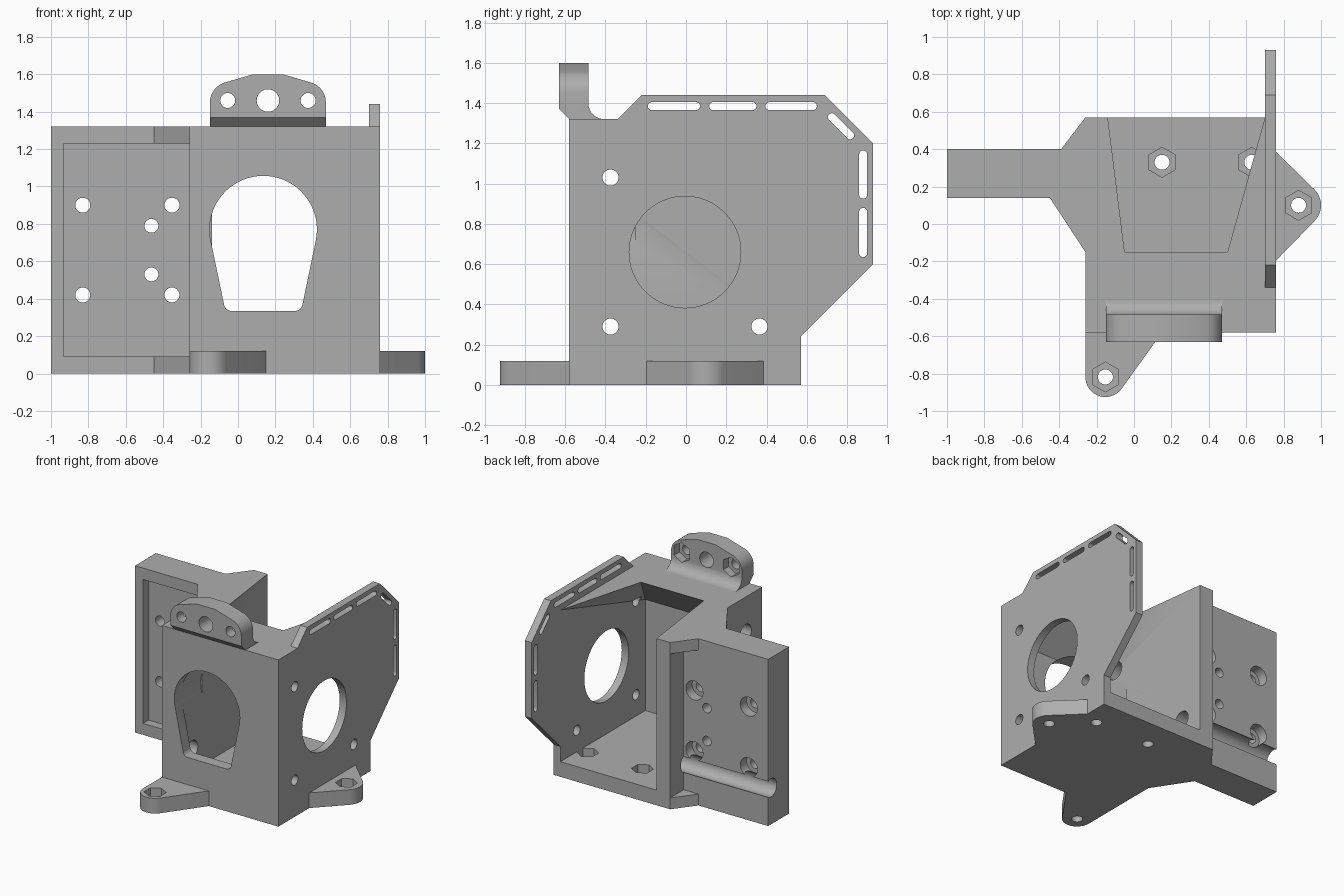
import bpy, bmesh, math
from mathutils import Vector
from mathutils.geometry import convex_hull_2d

cube = bpy.data.objects.get("Cube")
if cube:
    bpy.data.objects.remove(cube, do_unlink=True)

grey = bpy.data.materials.new("plain grey plastic")
grey.use_nodes = True
grey.diffuse_color = (0.42, 0.42, 0.42, 1)
grey.node_tree.nodes["Principled BSDF"].inputs["Base Color"].default_value = (0.42, 0.42, 0.42, 1)


def finish(name, bm):
    bmesh.ops.recalc_face_normals(bm, faces=bm.faces)
    mesh = bpy.data.meshes.new(name)
    bm.to_mesh(mesh)
    bm.free()
    mesh.materials.append(grey)
    obj = bpy.data.objects.new(name, mesh)
    bpy.context.collection.objects.link(obj)
    return obj


def prism(name, pts, axis, lo, hi):
    """Extrude a 2D outline along an axis."""
    place = {"x": lambda a, b, t: (t, a, b),
             "y": lambda a, b, t: (a, t, b),
             "z": lambda a, b, t: (a, b, t)}[axis]
    bm = bmesh.new()
    face = bm.faces.new([bm.verts.new(place(a, b, lo)) for a, b in pts])
    out = bmesh.ops.extrude_face_region(bm, geom=[face])
    move = Vector(place(0, 0, hi - lo))
    bmesh.ops.translate(bm, vec=move, verts=[v for v in out["geom"] if isinstance(v, bmesh.types.BMVert)])
    return finish(name, bm)


def box(name, x, y, z):
    return prism(name, [(x[0], y[0]), (x[1], y[0]), (x[1], y[1]), (x[0], y[1])], "z", *z)


def circle(a, b, r, n=40):
    """Circle outline; six points give a nut pocket with a corner upward."""
    return [(a + r * math.sin(math.tau * i / n), b + r * math.cos(math.tau * i / n)) for i in range(n)]


def hull(pts):
    return [pts[i] for i in convex_hull_2d([Vector(p) for p in pts])]


def boolean(parts, cutter, mode="DIFFERENCE"):
    cutter.hide_render = True
    for part in parts:
        mod = part.modifiers.new("cut", "BOOLEAN")
        mod.operation, mod.solver, mod.object = mode, "EXACT", cutter
        bpy.context.view_layer.objects.active = part
        bpy.ops.object.modifier_apply(modifier=mod.name)
    bpy.data.objects.remove(cutter, do_unlink=True)


def cut(parts, pts, axis, lo, hi):
    boolean(parts, prism("cutter", pts, axis, lo, hi))


# Housing with a cavity open to the back and top, sloped under the top
housing = box("housing", (-0.26, 0.73), (-0.58, 0.57), (0, 1.32))
bm = bmesh.new()
for x, xt in ((-0.14, -0.039), (0.70, 0.475)):
    for co in ((x, -0.49, 0.12), (x, -0.49, 1.0), (x, 0.70, 0.12), (x, 0.70, 1.36), (xt, -0.107, 1.36)):
        bm.verts.new(co)
bmesh.ops.convex_hull(bm, input=bm.verts)
boolean([housing], finish("cavity", bm))

# Teardrop window in the front wall
cut([housing], hull(circle(0.135, 0.77, 0.287, 64) + circle(-0.035, 0.375, 0.04) + circle(0.305, 0.375, 0.04)),
    "y", -0.7, -0.25)

# Carriage arm with flared root and shallow pockets front and back
arm = prism("carriage_arm", [(-1, 0.14), (-1, 0.40), (-0.39, 0.40), (-0.26, 0.57), (-0.2, 0.57),
                             (-0.2, -0.15), (-0.26, -0.15), (-0.45, 0.14)], "z", 0, 1.32)
boolean([arm], box("front_pocket", (-0.93, -0.26), (-0.3, 0.21), (0.09, 1.23)))
boolean([arm], box("back_pocket", (-0.6, -0.26), (0.40, 0.7), (0.09, 1.23)))
for z in (0.42, 0.90):
    for x in (-0.83, -0.353):
        cut([arm], circle(x, z, 0.04), "y", 0, 0.6)
        cut([arm], circle(x, z, 0.075), "y", 0.32, 0.6)
for z in (0.53, 0.79):
    cut([arm], circle(-0.463, z, 0.037), "y", 0, 0.6)

# Side plate with clipped corners
plate = prism("side_plate", [(-0.58, 0), (0.57, 0), (0.57, 0.24), (0.93, 0.60), (0.93, 1.20), (0.69, 1.44),
                             (-0.22, 1.44), (-0.34, 1.32), (-0.58, 1.32)], "x", 0.70, 0.76)
cut([plate, housing], circle(-0.005, 0.66, 0.277, 64), "x", 0.65, 0.8)
for y, z in ((-0.375, 1.03), (-0.375, 0.29), (0.365, 0.29)):
    cut([plate, housing], circle(y, z, 0.04), "x", 0.4, 0.8)
    cut([housing, arm], circle(y, z, 0.072), "x", -1.1, 0.0)

# Cable tie slots along the plate rim
for a, b in (((-0.17, 1.385), (0.05, 1.385)), ((0.135, 1.385), (0.33, 1.385)), ((0.415, 1.385), (0.63, 1.385)),
             ((0.725, 1.33), (0.815, 1.24)), ((0.88, 1.145), (0.88, 0.945)), ((0.88, 0.86), (0.88, 0.655))):
    cut([plate], hull(circle(*a, 0.02, 20) + circle(*b, 0.02, 20)), "x", 0.65, 0.8)

# Mounting ears at the base
front_ear = prism("front_ear", hull(circle(-0.153, -0.818, 0.107) + [(-0.26, -0.58), (0.15, -0.58), (0, -0.54)]),
                  "z", 0, 0.12)
side_ear = prism("side_ear", hull(circle(0.88, 0.10, 0.12) + [(0.76, 0.385), (0.76, -0.195), (0.73, 0.1)]),
                 "z", 0, 0.12)

# Bolt holes with nut pockets through the floor and ears
for part, x, y in ((front_ear, -0.153, -0.818), (side_ear, 0.88, 0.10), (housing, 0.15, 0.33), (housing, 0.63, 0.33)):
    cut([part], circle(x, y, 0.04), "z", -0.1, 0.2)
    cut([part], circle(x, y, 0.08, 6), "z", 0.055, 0.2)

# Top lug: front outline trimmed by a side profile with a back fillet
corners = circle(-0.04, 1.45, 0.11) + circle(0.36, 1.45, 0.11)
lug = prism("top_lug", hull(corners + [(-0.15, 1.30), (0.47, 1.30), (0.08, 1.60), (0.24, 1.60)]), "y", -0.7, -0.3)
fillet = [(-0.405 - 0.08 * math.sin(t * math.pi / 16), 1.40 - 0.08 * math.cos(t * math.pi / 16)) for t in range(9)]
side = [(-0.405, 1.30), *fillet, (-0.485, 1.65), (-0.63, 1.65), (-0.63, 1.37), (-0.58, 1.32), (-0.58, 1.30)]
boolean([lug], prism("lug_profile", side, "x", -0.3, 0.6), "INTERSECT")
for x, r in ((-0.055, 0.04), (0.16, 0.06), (0.375, 0.04)):
    cut([lug], circle(x, 1.46, r), "y", -0.8, -0.2)
    if r < 0.05:
        cut([lug], circle(x, 1.46, 0.078, 6), "y", -0.55, -0.2)

# Smooth the round walls, keep hard edges
bpy.ops.object.select_all(action="DESELECT")
for part in (housing, arm, plate, front_ear, side_ear, lug):
    part.select_set(True)
bpy.context.view_layer.objects.active = housing
bpy.ops.object.shade_smooth_by_angle(angle=math.radians(30))
